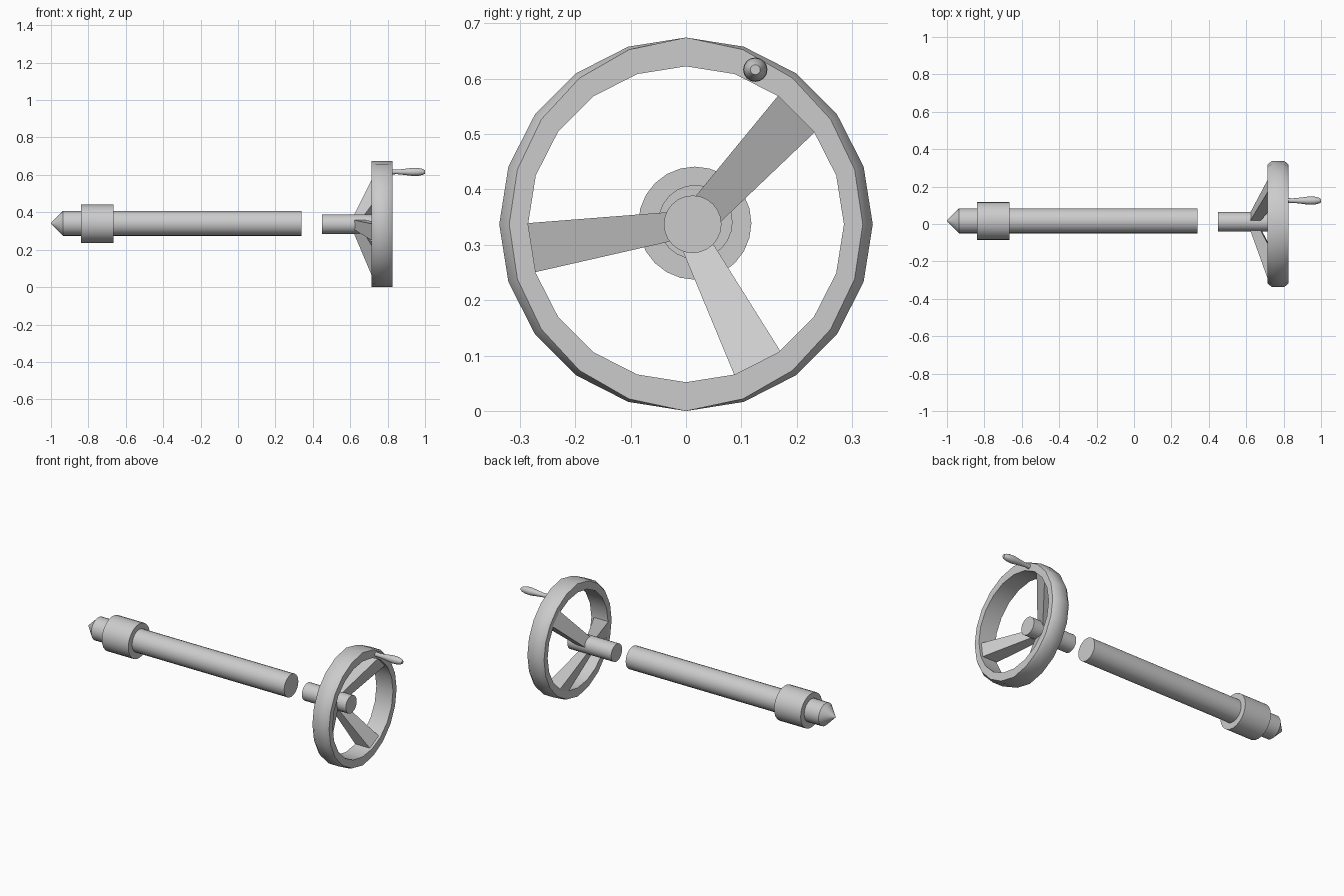
import bpy, bmesh, math
from mathutils import Vector

if "Cube" in bpy.data.objects:
    bpy.data.objects.remove(bpy.data.objects["Cube"])

ZC = 0.337  # height of the turning axis


def finish(name, bm, angle=35):
    bmesh.ops.remove_doubles(bm, verts=bm.verts, dist=1e-5)
    bmesh.ops.recalc_face_normals(bm, faces=bm.faces)
    me = bpy.data.meshes.new(name)
    bm.to_mesh(me)
    bm.free()
    ob = bpy.data.objects.new(name, me)
    bpy.context.collection.objects.link(ob)
    bpy.ops.object.select_all(action='DESELECT')
    ob.select_set(True)
    bpy.context.view_layer.objects.active = ob
    bpy.ops.object.shade_smooth_by_angle(angle=math.radians(angle))
    return ob


def lathe(name, profile, y, z, sides=20, bevel=0.0, closed=False, angle=35):
    """Turn an (x, radius) profile about the x direction.
    A third profile value of 1 lets the radius dip towards the sides."""
    bm = bmesh.new()
    rings = []
    for x, r, *dip in profile:
        ring = []
        for i in range(sides):
            a = 2 * math.pi * i / sides
            rr = r - (bevel * abs(math.cos(a)) if dip else 0)
            ring.append(bm.verts.new((x, y + rr * math.cos(a), z + rr * math.sin(a))))
        rings.append(ring)
    pairs = list(zip(rings, rings[1:]))
    if closed:
        pairs.append((rings[-1], rings[0]))
    else:
        bm.faces.new(rings[0])
        bm.faces.new(rings[-1])
    for a, b in pairs:
        for i in range(sides):
            j = (i + 1) % sides
            bm.faces.new((a[i], a[j], b[j], b[i]))
    return finish(name, bm, angle)


# Long shaft with pointed tip, and its collar
lathe("main_shaft", [(-1.0, 0.002), (-0.935, 0.067), (0.34, 0.067)], 0.017, 0.341, 24)
lathe("collar", [(-0.84, 0.102), (-0.665, 0.102)], 0.016, 0.339, 24)

# Short hub shaft
lathe("hub_shaft", [(0.45, 0.052), (0.74, 0.052)], 0.012, ZC, 24)

# Handwheel rim, its outer edges eased towards the sides
lathe("wheel_rim", [(0.715, 0.285), (0.715, 0.337, 1), (0.737, 0.337),
                    (0.803, 0.337), (0.825, 0.337, 1), (0.825, 0.285)],
      0, ZC, 20, bevel=0.018, closed=True, angle=50)


# Three dished spokes: (y, z) of two hub corners and two rim corners
spokes = [((0.015, 0.385), (0.058, 0.337), (0.168, 0.570), (0.232, 0.505)),
          ((-0.030, 0.359), (-0.020, 0.308), (-0.287, 0.338), (-0.270, 0.252)),
          ((-0.005, 0.287), (0.050, 0.300), (0.087, 0.068), (0.168, 0.110))]
for n, (h0, h1, r0, r1) in enumerate(spokes):
    bm = bmesh.new()
    corners = []
    for (y, z), x0, x1, grow in ((h0, 0.62, 0.675, 1), (h1, 0.62, 0.675, 1),
                                 (r1, 0.717, 0.815, 1.04), (r0, 0.717, 0.815, 1.04)):
        # rim corners sink slightly into the rim
        p = Vector((y, z - ZC)) * grow
        corners.append([bm.verts.new((x, p.x, p.y + ZC)) for x in (x0, x1)])
    bm.faces.new([c[0] for c in corners])
    bm.faces.new([c[1] for c in corners])
    for a, b in zip(corners, corners[1:] + corners[:1]):
        bm.faces.new((a[0], b[0], b[1], a[1]))
    finish(f"spoke_{n + 1}", bm, 20)

# Crank handle
lathe("crank_handle", [(0.81, 0.014), (0.85, 0.012), (0.89, 0.016), (0.935, 0.022),
                       (0.965, 0.021), (0.988, 0.016), (1.0, 0.009)],
      0.125, 0.616, 16, angle=60)
